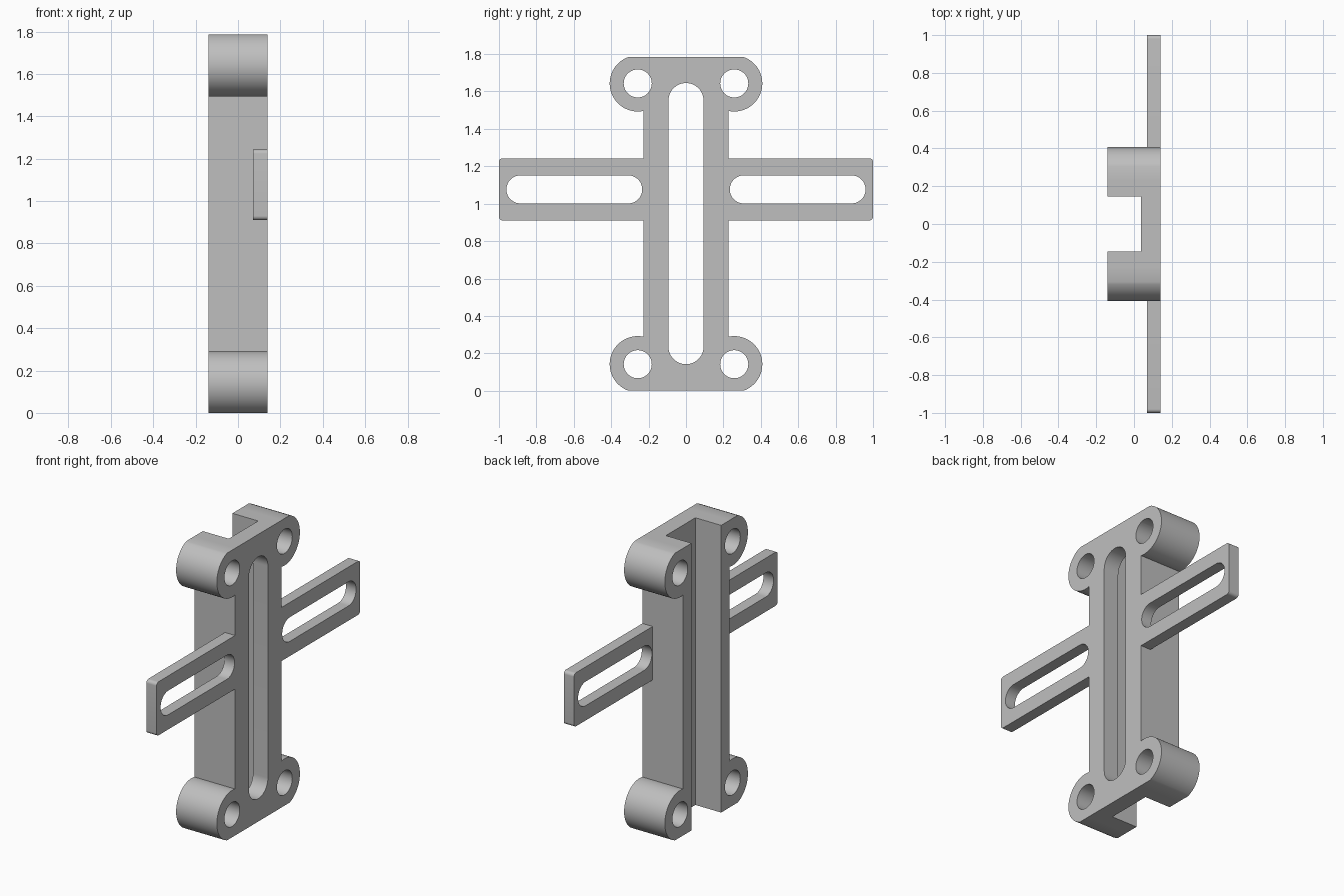
import bpy, bmesh
from math import pi, acos, cos, sin

cube = bpy.data.objects.get("Cube")
if cube:
    bpy.data.objects.remove(cube, do_unlink=True)

HEIGHT, BACK, FRONT = 1.785, -0.14, 0.14
BODY_Y, BOSS_Y, BOSS_INSET, BOSS_R = 0.228, 0.258, 0.142, 0.15
ARM_X, ARM_LOW, ARM_HIGH = 0.07, 0.91, 1.243

steel = bpy.data.materials.new("plain grey")
steel.use_nodes = True
GREY = (0.52, 0.52, 0.52, 1)
steel.diffuse_color = GREY
steel.node_tree.nodes["Principled BSDF"].inputs["Base Color"].default_value = GREY


def arc(y, z, r, start, end, steps=32):
    """Points of an arc in the side plane."""
    angles = [start + (end - start) * i / steps for i in range(steps + 1)]
    return [(y + r * cos(a), z + r * sin(a)) for a in angles]


def box(y0, y1, z0, z1):
    return [(y0, z0), (y1, z0), (y1, z1), (y0, z1)]


def prism(name, points, x0, x1):
    """Extrude a side-plane profile along x."""
    bm = bmesh.new()
    face = bm.faces.new([bm.verts.new((x0, y, z)) for y, z in points])
    moved = bmesh.ops.extrude_face_region(bm, geom=[face])["geom"]
    verts = [v for v in moved if isinstance(v, bmesh.types.BMVert)]
    bmesh.ops.translate(bm, verts=verts, vec=(x1 - x0, 0, 0))
    bmesh.ops.recalc_face_normals(bm, faces=bm.faces)
    mesh = bpy.data.meshes.new(name)
    bm.to_mesh(mesh)
    bm.free()
    mesh.materials.append(steel)
    obj = bpy.data.objects.new(name, mesh)
    bpy.context.collection.objects.link(obj)
    return obj


# Main upright block
bracket = prism("slotted_bracket", box(-BODY_Y, BODY_Y, 0, HEIGHT), BACK, FRONT)
added, cut = [], []

# Four corner bosses, flattened at the block ends, with bolt holes
flat = acos(BOSS_INSET / BOSS_R)
for side in (-1, 1):
    for z, down in ((BOSS_INSET, -pi / 2), (HEIGHT - BOSS_INSET, pi / 2)):
        profile = arc(side * BOSS_Y, z, BOSS_R, down + flat, down + 2 * pi - flat, 64)
        added.append(prism("corner_boss", profile, BACK, FRONT))
        hole = arc(side * BOSS_Y, z, 0.075, 0, 2 * pi, 48)[:-1]
        cut.append(prism("bolt_hole", hole, BACK - 0.1, FRONT + 0.1))

    # Thin side arm with softened outer corners and a long slot
    r = 0.02
    arm = [(0.2, ARM_LOW)] + arc(1 - r, ARM_LOW + r, r, -pi / 2, 0, 8)
    arm += arc(1 - r, ARM_HIGH - r, r, 0, pi / 2, 8) + [(0.2, ARM_HIGH)]
    added.append(prism("side_arm", [(side * y, z) for y, z in arm], ARM_X, FRONT))
    mid, r = (ARM_LOW + ARM_HIGH) / 2, 0.075
    slot = arc(0.234 + r, mid, r, pi / 2, 3 * pi / 2) + arc(0.96 - r, mid, r, -pi / 2, pi / 2)
    cut.append(prism("arm_slot", [(side * y, z) for y, z in slot], 0, FRONT + 0.1))

# Rear channel and tall central slot
cut.append(prism("rear_channel", box(-0.145, 0.145, -0.1, HEIGHT + 0.1), BACK - 0.1, 0.037))
r = 0.094
slot = arc(0, 0.142 + r, r, pi, 2 * pi) + arc(0, 1.645 - r, r, 0, pi)
cut.append(prism("central_slot", slot, -0.05, FRONT + 0.1))

# Combine into one solid
for operation, tools in (("UNION", added), ("DIFFERENCE", cut)):
    for tool in tools:
        mod = bracket.modifiers.new(tool.name, "BOOLEAN")
        mod.operation, mod.solver, mod.object = operation, "EXACT", tool
bpy.context.view_layer.update()
solid = bpy.data.meshes.new_from_object(bracket.evaluated_get(bpy.context.evaluated_depsgraph_get()))
bracket.modifiers.clear()
bracket.data = solid
for tool in added + cut:
    bpy.data.objects.remove(tool, do_unlink=True)

# Smooth bores and bosses, crisp edges
bpy.ops.object.select_all(action="DESELECT")
bracket.select_set(True)
bpy.context.view_layer.objects.active = bracket
bpy.ops.object.shade_smooth_by_angle(angle=0.5)
